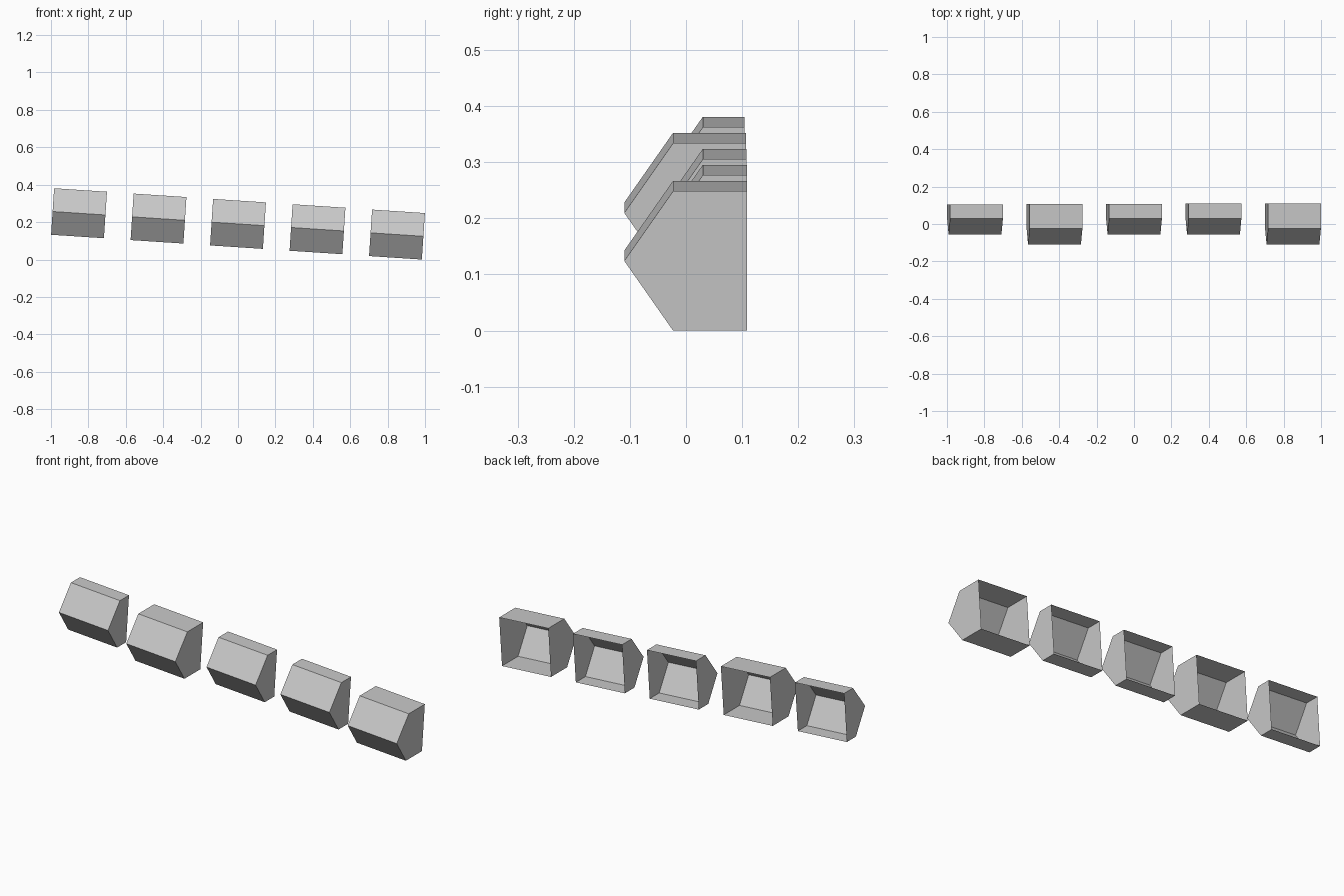
import bpy
import bmesh
import math
from mathutils import Matrix

if "Cube" in bpy.data.objects:
    bpy.data.objects.remove(bpy.data.objects["Cube"])

grey = bpy.data.materials.new("stone_grey")
grey.diffuse_color = (0.58, 0.58, 0.58, 1)
grey.use_nodes = True
grey.node_tree.nodes["Principled BSDF"].inputs["Base Color"].default_value = grey.diffuse_color

WIDTH, HEIGHT, TILT = 0.283, 0.249, math.radians(3.75)
NOSE = 0.087  # how far the front ridge stands out from the top edge


def wedge_block(name, x, z, edge_y, back_y):
    """Hollow block, open at the back, with a ridged front."""
    h = HEIGHT / 2
    profile = [(back_y, h), (edge_y, h), (edge_y - NOSE, 0), (edge_y, -h), (back_y, -h)]
    bm = bmesh.new()
    left = [bm.verts.new((-WIDTH / 2, y, pz)) for y, pz in profile]
    right = [bm.verts.new((WIDTH / 2, y, pz)) for y, pz in profile]
    # top, two sloped fronts and bottom
    shell = [bm.faces.new((left[i], left[i + 1], right[i + 1], right[i])) for i in range(4)]
    # end caps
    caps = [bm.faces.new(left[::-1]), bm.faces.new(right)]
    bm.normal_update()
    # make every face point outwards
    flip = [cap for cap, side in zip(caps, (-1, 1)) if cap.normal.x * side < 0]
    if shell[0].normal.z < 0:
        flip += shell
    if flip:
        bmesh.ops.reverse_faces(bm, faces=flip)
    bm.transform(Matrix.Rotation(TILT, 4, 'Y'))
    mesh = bpy.data.meshes.new(name)
    bm.to_mesh(mesh)
    bm.free()
    mesh.materials.append(grey)
    obj = bpy.data.objects.new(name, mesh)
    obj.location = (x, 0, z)
    bpy.context.collection.objects.link(obj)


# descending row of blocks: (front edge, back edge) depth of each
depths = [(0.03, 0.104), (-0.023, 0.107), (0.03, 0.108), (0.03, 0.109), (-0.023, 0.109)]
for i, (edge_y, back_y) in enumerate(depths):
    wedge_block(f"wedge_block_{i + 1}", -0.85 + 0.425 * i,
                0.1335 + 0.0285 * (4 - i), edge_y, back_y)
